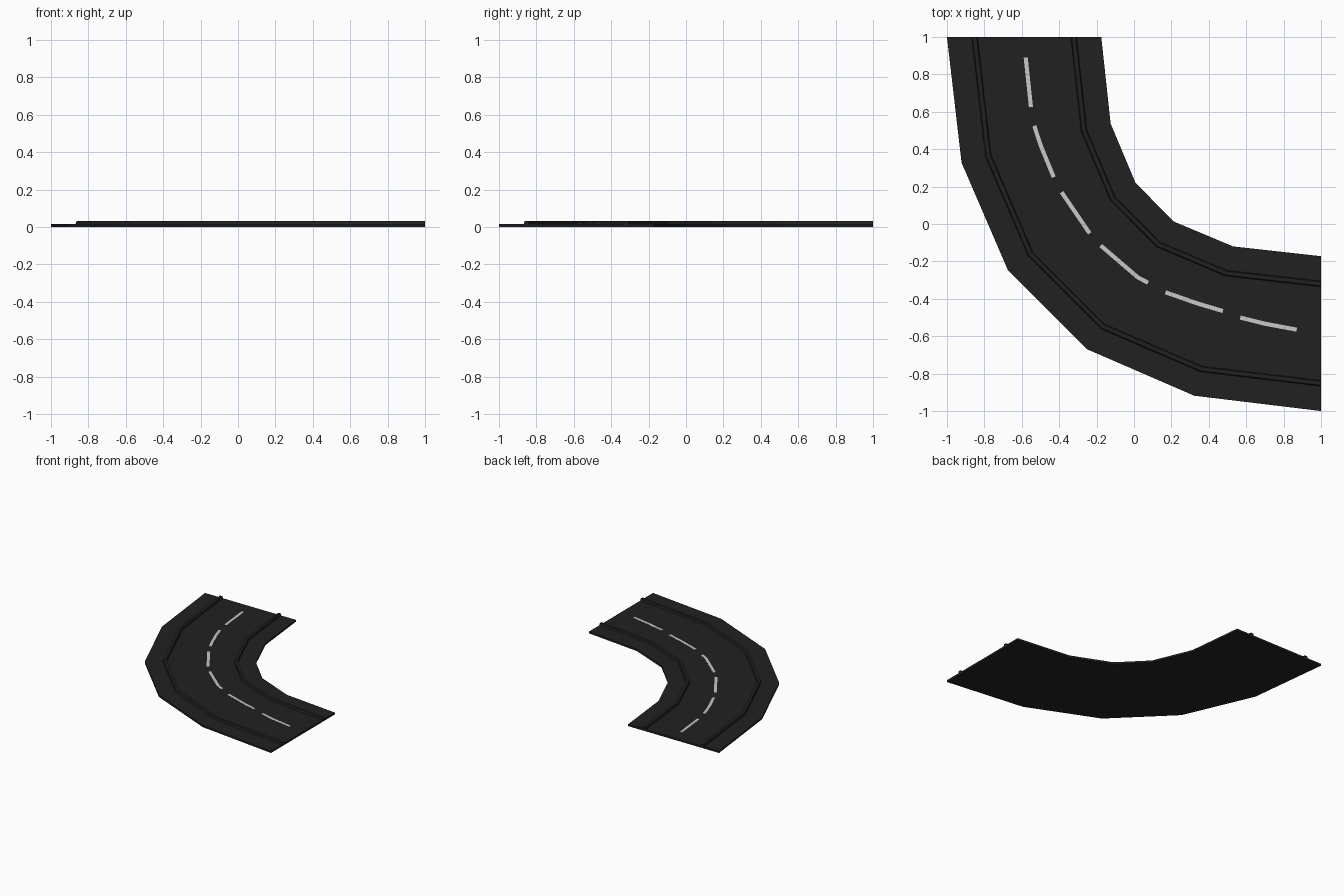
import bpy, bmesh
from mathutils import Vector

if "Cube" in bpy.data.objects:
    bpy.data.objects.remove(bpy.data.objects["Cube"])

# Bend outline: matching stations along the outer and inner road edges
OUTER = [(-1, 1), (-0.922, 0.328), (-0.675, -0.245), (-0.25, -0.67), (0.322, -0.918), (1, -1)]
INNER = [(-0.175, 1), (-0.125, 0.537), (0.008, 0.22), (0.213, 0.013), (0.53, -0.12), (1, -0.172)]
BASE_Z, CURB_Z = 0.016, 0.032


def material(name, value):
    m = bpy.data.materials.new(name)
    m.diffuse_color = (value, value, value, 1)
    m.use_nodes = True
    m.node_tree.nodes["Principled BSDF"].inputs["Base Color"].default_value = m.diffuse_color
    return m


asphalt = material("asphalt", 0.0155)
paint = material("line_paint", 0.58)


def loft(name, sections, mat):
    """Closed solid skinned through a list of equal-length cross-sections."""
    bm = bmesh.new()
    rings = [[bm.verts.new(p) for p in s] for s in sections]
    n = len(rings[0])
    for a, b in zip(rings, rings[1:]):
        for i in range(n):
            j = (i + 1) % n
            bm.faces.new((a[i], a[j], b[j], b[i]))
    bm.faces.new(rings[0])
    bm.faces.new(rings[-1])
    bmesh.ops.recalc_face_normals(bm, faces=bm.faces)
    me = bpy.data.meshes.new(name)
    bm.to_mesh(me)
    bm.free()
    me.materials.append(mat)
    ob = bpy.data.objects.new(name, me)
    bpy.context.collection.objects.link(ob)


def sweep(name, profile, mat):
    """Sweep a (fraction across road, z) profile around the bend."""
    sections = []
    for o, i in zip(OUTER, INNER):
        o, i = Vector(o), Vector(i)
        sections.append([(*o.lerp(i, f), z) for f, z in profile])
    loft(name, sections, mat)


# Road slab
sweep("road_slab", [(0, 0), (0, BASE_Z), (1, BASE_Z), (1, 0)], asphalt)

# Raised kerb ridges, mirrored across the road
ridge = [(0.160, BASE_Z), (0.166, CURB_Z), (0.192, CURB_Z), (0.198, BASE_Z)]
sweep("outer_kerb", ridge, asphalt)
sweep("inner_kerb", [(1 - f, z) for f, z in ridge], asphalt)

# Dashed centre line: thin plates following the bend
DASHES = [
    [(-0.579, 0.89), (-0.551, 0.625)],
    [(-0.533, 0.525), (-0.499, 0.42), (-0.429, 0.25)],
    [(-0.387, 0.17), (-0.237, -0.05)],
    [(-0.178, -0.115), (0.02, -0.285), (0.075, -0.314)],
    [(0.168, -0.365), (0.34, -0.425), (0.475, -0.465)],
    [(0.568, -0.5), (0.70, -0.533), (0.87, -0.565)],
]
HALF = 0.011
for k, pts in enumerate(DASHES):
    pts = [Vector(p) for p in pts]
    sections = []
    for i, p in enumerate(pts):
        d = (pts[min(i + 1, len(pts) - 1)] - pts[max(i - 1, 0)]).normalized()
        s = Vector((-d.y, d.x)) * HALF
        l, r = p + s, p - s
        z0, z1 = BASE_Z - 0.001, BASE_Z + 0.0015
        sections.append([(*l, z0), (*l, z1), (*r, z1), (*r, z0)])
    loft(f"centre_dash_{k + 1}", sections, paint)
